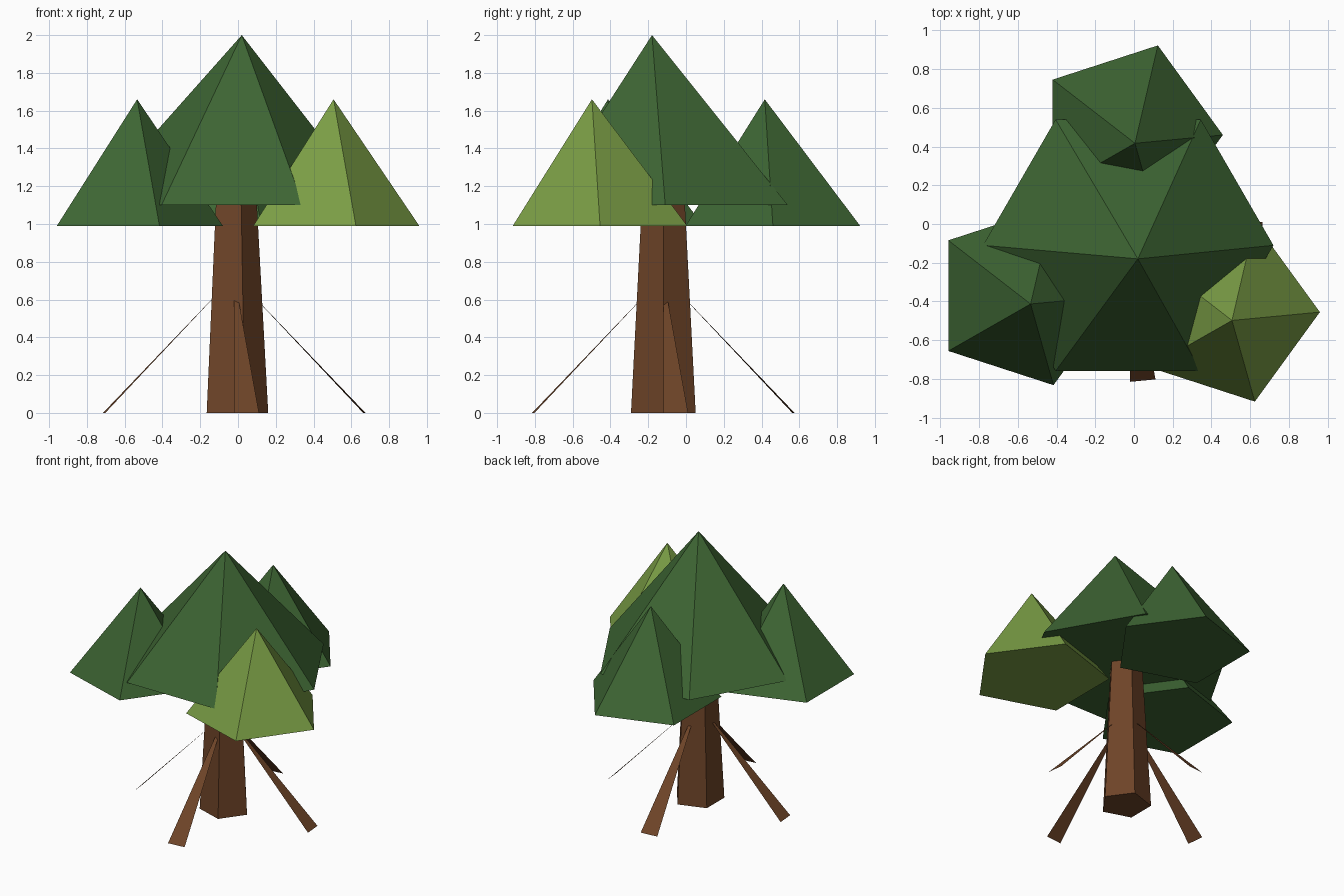
import bpy, math

if "Cube" in bpy.data.objects:
    bpy.data.objects.remove(bpy.data.objects["Cube"])


def material(name, rgb):
    m = bpy.data.materials.new(name)
    m.diffuse_color = (*rgb, 1.0)
    m.use_nodes = True
    m.node_tree.nodes["Principled BSDF"].inputs["Base Color"].default_value = m.diffuse_color
    return m


DARK_GREEN = material("dark green", (0.047, 0.130, 0.033))
LIGHT_GREEN = material("light green", (0.195, 0.340, 0.060))
BROWN = material("bark brown", (0.156, 0.058, 0.021))


def add_mesh(name, verts, faces, mat):
    me = bpy.data.meshes.new(name)
    me.from_pydata(verts, [], faces)
    me.materials.append(mat)
    me.update()
    ob = bpy.data.objects.new(name, me)
    bpy.context.collection.objects.link(ob)
    return ob


def ring(n, cx, cy, z, r):
    return [(cx + r * math.cos(2 * math.pi * i / n),
             cy + r * math.sin(2 * math.pi * i / n), z) for i in range(n)]


def foliage(name, n, center, r, z0, apex, mat):
    """Capped pyramid with an off-centre tip."""
    verts = ring(n, *center, z0, r) + [apex]
    faces = [(i, (i + 1) % n, n) for i in range(n)]
    faces.append(tuple(reversed(range(n))))
    return add_mesh(name, verts, faces, mat)


# Foliage: one large hexagonal crown and three pentagonal side crowns
foliage("main_crown", 6, (-0.03, -0.11), 0.75, 1.10, (0.02, -0.18, 2.0), DARK_GREEN)
for name, (cx, cy), mat in (("left_crown", (-0.566, -0.37), DARK_GREEN),
                            ("back_crown", (-0.027, 0.46), DARK_GREEN),
                            ("right_crown", (0.474, -0.455), LIGHT_GREEN)):
    foliage(name, 5, (cx, cy), 0.486, 0.99, (cx + 0.032, cy - 0.043, 1.66), mat)

# Trunk: tapered five-sided prism reaching into the crown
TX, TY = -0.02, -0.12
N = 5
add_mesh("trunk", ring(N, TX, TY, 0, 0.18) + ring(N, TX, TY, 1.25, 0.112),
         [(i, (i + 1) % N, N + (i + 1) % N, N + i) for i in range(N)]
         + [tuple(reversed(range(N))), tuple(range(N, 2 * N))], BROWN)

# Roots: four flat strips sloping from trunk to ground
for k, name in enumerate(("right_root", "back_root", "left_root", "front_root")):
    a = k * math.pi / 2
    verts = [(TX + r * math.cos(t), TY + r * math.sin(t), z)
             for r, t, z in ((0.695, a, 0), (0.695, a + 0.19, 0),
                             (0.12, a + 0.19, 0.6), (0.12, a, 0.6))]
    add_mesh(name, verts, [(0, 1, 2, 3)], BROWN)
